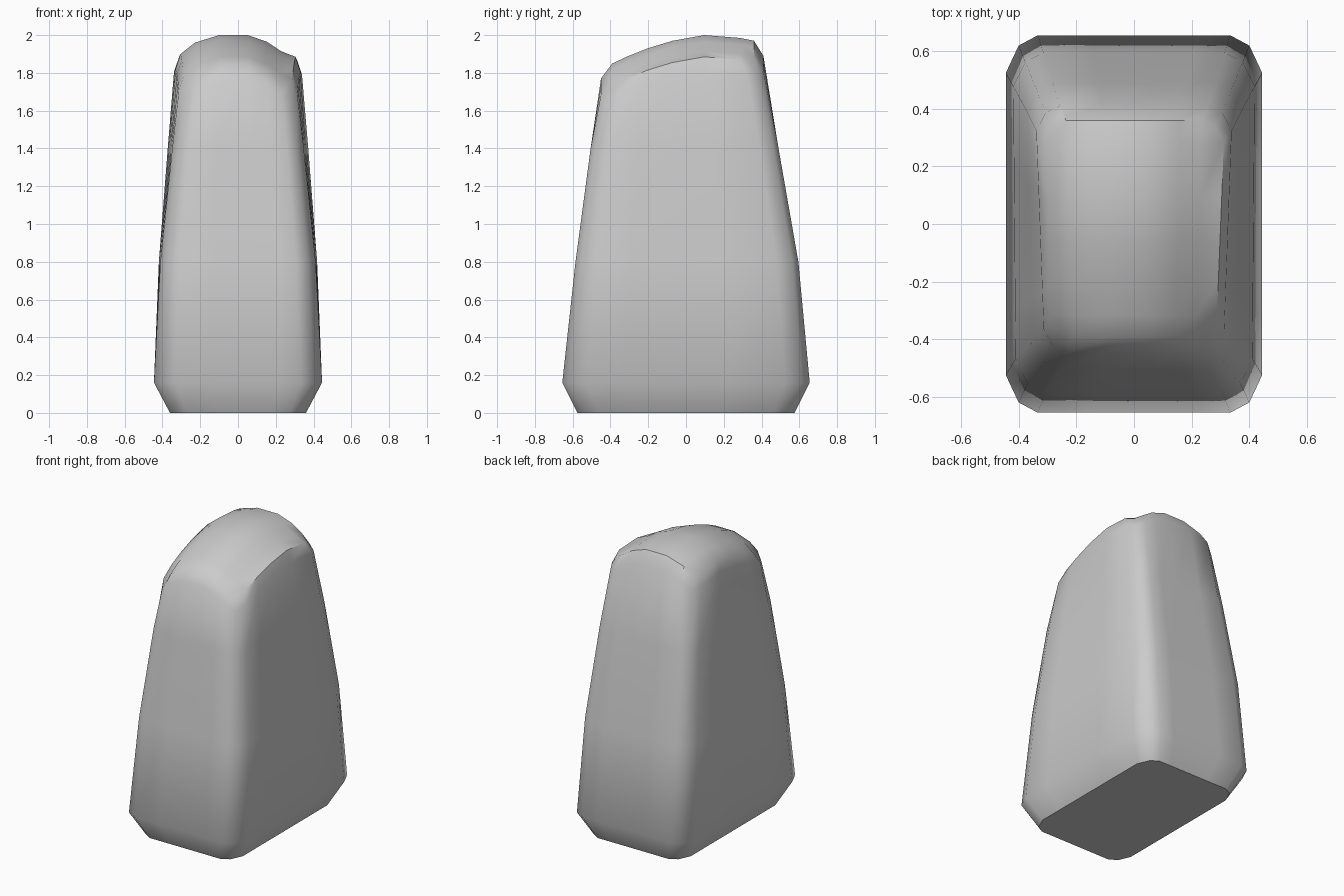
import bpy, bmesh, math

if "Cube" in bpy.data.objects:
    bpy.data.objects.remove(bpy.data.objects["Cube"])

# Normalised column (u) and row (v) positions of the crown grid
US = [-1, -.75, -.33, .17, .5, .75, 1]
VS = [-1, -.8, -.5, -.15, .3, .8, 1]
CROWN = [1.85, 1.885, 1.93, 1.97, 2.0, 1.985, 1.97]   # height along y
DROP = [.10, .04, 0, 0, .035, .085, .115]             # fall-off along x
N = len(US)

# Wall rings: z (None = follows the crown), drop, half width front / back, y front / back
RINGS = [(0, 0, .36, .36, -.575, .575),
         (.16, 0, .445, .445, -.655, .655),
         (.8, 0, .41, .42, -.585, .595),
         (1.4, 0, .345, .375, -.505, .49),
         (None, .08, .31, .342, -.45, .41),
         (None, 0, .285, .315, -.39, .36)]


def point(ring, i, j):
    z, drop, wf, wb, y0, y1 = ring
    u, v = US[i], VS[j]
    if abs(u) == 1 and abs(v) == 1:      # rounded vertical corners
        u, v = u * .9, v * .945
    t = (v + 1) / 2
    if z is None:
        z = CROWN[j] - DROP[i] - drop
    return ((wf + (wb - wf) * t) * u, y0 + (y1 - y0) * t, z)


perimeter = ([(i, 0) for i in range(N - 1)] + [(N - 1, j) for j in range(N - 1)] +
             [(i, N - 1) for i in range(N - 1, 0, -1)] + [(0, j) for j in range(N - 1, 0, -1)])

bm = bmesh.new()

# Domed crown
crown = {(i, j): bm.verts.new(point(RINGS[-1], i, j)) for i in range(N) for j in range(N)}
for i in range(N - 1):
    for j in range(N - 1):
        bm.faces.new([crown[i, j], crown[i + 1, j], crown[i + 1, j + 1], crown[i, j + 1]])

# Tapering walls
loops = [[bm.verts.new(point(r, i, j)) for i, j in perimeter] for r in RINGS[:-1]]
loops.append([crown[k] for k in perimeter])
for low, high in zip(loops, loops[1:]):
    for k in range(len(low)):
        n = (k + 1) % len(low)
        bm.faces.new([low[k], low[n], high[n], high[k]])

# Flat underside
bm.faces.new(loops[0][::-1])
bmesh.ops.recalc_face_normals(bm, faces=bm.faces)

mesh = bpy.data.meshes.new("standing_stone")
bm.to_mesh(mesh)
bm.free()
stone = bpy.data.objects.new("standing_stone", mesh)
bpy.context.collection.objects.link(stone)
bpy.context.view_layer.objects.active = stone
stone.select_set(True)
bpy.ops.object.shade_smooth_by_angle(angle=math.radians(40))
